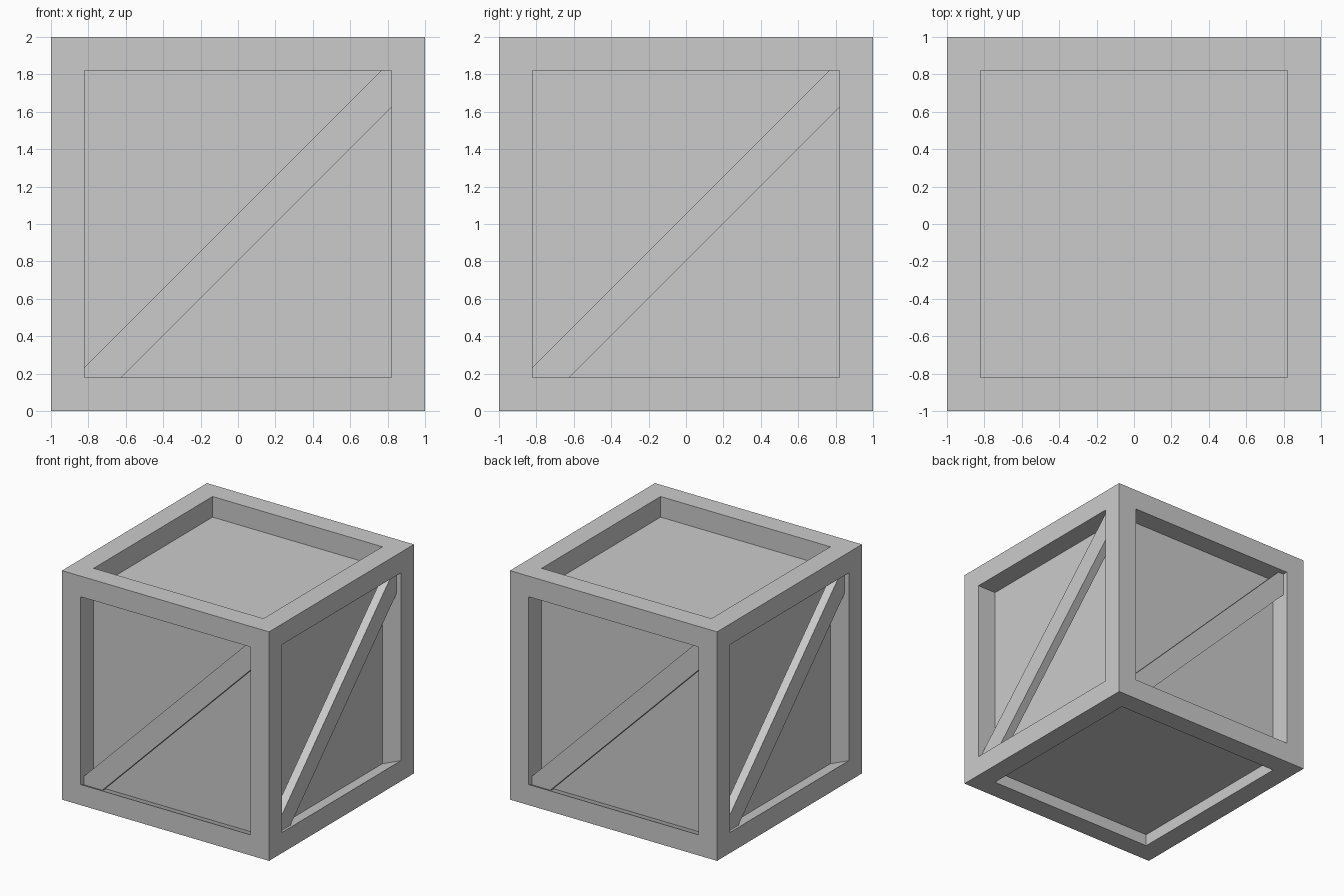
import bpy, bmesh, math
from mathutils import Vector, Matrix

if "Cube" in bpy.data.objects:
    bpy.data.objects.remove(bpy.data.objects["Cube"])

RIM = 0.18      # frame width and side recess
FLOOR = 0.105   # height of the recessed underside panel


def make_object(name, bm):
    bmesh.ops.recalc_face_normals(bm, faces=bm.faces[:])
    mesh = bpy.data.meshes.new(name)
    bm.to_mesh(mesh)
    bm.free()
    obj = bpy.data.objects.new(name, mesh)
    bpy.context.collection.objects.link(obj)
    return obj


# Crate body: cube with every face inset, then pushed inward
bm = bmesh.new()
bmesh.ops.create_cube(bm, size=2, matrix=Matrix.Translation((0, 0, 1)))
panels = bm.faces[:]
bmesh.ops.inset_individual(bm, faces=panels, thickness=RIM, use_even_offset=True)
pushed = bmesh.ops.extrude_discrete_faces(bm, faces=panels)["faces"]
for f in pushed:
    f.normal_update()
    shift = -f.normal.copy() * (FLOOR if f.normal.z < -0.5 else RIM)
    for v in f.verts:
        v.co += shift
        # Side panels run down to the floor, giving the sloped lower ledge
        if v.co.z < RIM + 0.01:
            v.co.z = FLOOR
bmesh.ops.remove_doubles(bm, verts=bm.verts[:], dist=0.0005)
make_object("crate_body", bm)

# Diagonal braces: one profile (x, z) on the front, turned to all four sides
profile = [(-0.82, 0.235), (-0.82, 0.11), (-0.693, 0.11),
           (0.82, 1.623), (0.82, 1.82), (0.765, 1.82)]
for i, side in enumerate(("front", "right", "back", "left")):
    bm = bmesh.new()
    face = bm.faces.new([bm.verts.new((x, -0.955, z)) for x, z in profile])
    ext = bmesh.ops.extrude_face_region(bm, geom=[face], use_keep_orig=True)["geom"]
    bmesh.ops.translate(bm, vec=Vector((0, 0.075, 0)),
                        verts=[g for g in ext if isinstance(g, bmesh.types.BMVert)])
    bmesh.ops.rotate(bm, verts=bm.verts[:], cent=(0, 0, 0),
                     matrix=Matrix.Rotation(i * math.pi / 2, 3, 'Z'))
    make_object(side + "_brace", bm)
